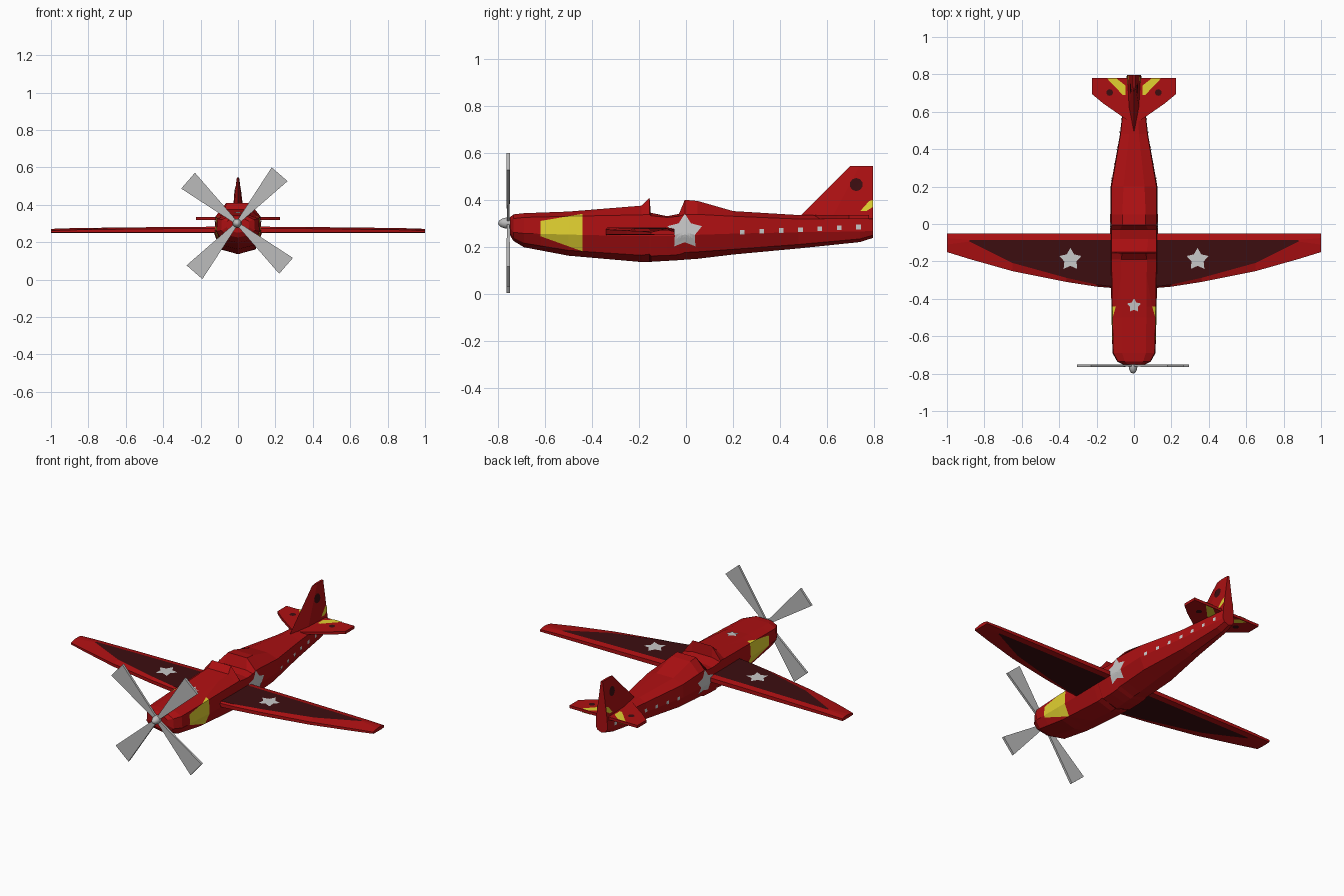
import bpy, bmesh, math
from mathutils import Vector
from mathutils.bvhtree import BVHTree

if "Cube" in bpy.data.objects:
    bpy.data.objects.remove(bpy.data.objects["Cube"])


def material(name, rgb):
    m = bpy.data.materials.new(name)
    m.diffuse_color = (*rgb, 1)
    m.use_nodes = True
    m.node_tree.nodes["Principled BSDF"].inputs["Base Color"].default_value = m.diffuse_color
    return m


RED = material("red paint", (0.42, 0.005, 0.006))
DARK = material("dark maroon", (0.045, 0.004, 0.005))
YELLOW = material("yellow paint", (0.76, 0.64, 0.03))
WHITE = material("pale grey", (0.58, 0.58, 0.58))
METAL = material("propeller grey", (0.50, 0.50, 0.50))


def finish(name, bm, mats, fix=True):
    if fix:
        bmesh.ops.recalc_face_normals(bm, faces=bm.faces)
    me = bpy.data.meshes.new(name)
    bm.to_mesh(me)
    ob = bpy.data.objects.new(name, me)
    bpy.context.collection.objects.link(ob)
    for m in mats:
        me.materials.append(m)
    tree = BVHTree.FromBMesh(bm)
    bm.free()
    return tree


def loft(bm, rings, rule=lambda i, j: 0):
    """Skin closed rings, capping both ends; rule picks the material."""
    vs = [[bm.verts.new(p) for p in r] for r in rings]
    n = len(vs[0])
    for i in range(len(vs) - 1):
        for j in range(n):
            k = (j + 1) % n
            f = bm.faces.new((vs[i][j], vs[i][k], vs[i + 1][k], vs[i + 1][j]))
            f.material_index = rule(i, j)
    bm.faces.new(vs[0])
    bm.faces.new(vs[-1])


# Fuselage: y, half width, top, shoulder, belt line, bottom, flat top fraction
stations = [
    (-0.75, .060, .325, .312, .280, .250, .55),
    (-0.735, .090, .338, .320, .262, .225, .55),
    (-0.69, .115, .343, .325, .257, .198, .55),
    (-0.50, .120, .350, .330, .252, .162, .55),
    (-0.19, .125, .375, .336, .245, .135, .55),
    (-0.155, .125, .410, .338, .245, .136, .50),
    (-0.15, .125, .345, .332, .245, .136, .55),
    (-0.08, .125, .330, .325, .246, .140, .60),
    (-0.03, .125, .340, .330, .248, .143, .60),
    (-0.005, .125, .400, .338, .249, .145, .50),
    (0.05, .125, .395, .338, .251, .149, .50),
    (0.20, .125, .352, .330, .256, .167, .45),
    (0.48, .075, .335, .318, .262, .193, .35),
    (0.74, .046, .332, .318, .265, .220, .35),
    (0.797, .038, .332, .318, .268, .238, .35),
]
rings = []
for y, w, t, s, m, b, f in stations:
    half = [(f * w, t), (.96 * w, s), (w, m), (.75 * w, b + .12 * (t - b))]
    ring = half + [(0, b)] + [(-x, z) for x, z in reversed(half)]
    rings.append([(x, y, z) for x, z in ring])
bm = bmesh.new()
loft(bm, rings)
# Cut the yellow nose panels into the hull
upper = lambda y: .31 + (y + .62) * .17
lower = lambda y: .245 - (y + .62) * .36
for co, no in (((0, -.62, 0), (0, 1, 0)), ((0, -.44, 0), (0, 1, 0)),
               ((0, -.62, .31), (0, -.17, 1)), ((0, -.62, .245), (0, .36, 1))):
    geom = bm.verts[:] + bm.edges[:] + bm.faces[:]
    bmesh.ops.bisect_plane(bm, geom=geom, plane_co=co, plane_no=no)
for f in bm.faces:
    c = f.calc_center_median()
    if -.62 < c.y < -.44 and lower(c.y) < c.z < upper(c.y) and abs(c.x) > .07:
        f.material_index = 1
hull = finish("fuselage", bm, [RED, YELLOW])

# Wings: x, leading edge, panel front, panel back, top height
half = [(.20, -.335, -.324, -.085, .282), (.36, -.31, -.288, -.085, .281),
        (.65, -.252, -.208, -.085, .278), (.88, -.187, -.094, -.085, .275),
        (1.0, -.15, -.11, -.075, .271)]
mirrored = [(-r[0], *r[1:]) for r in reversed(half)]
rows = mirrored + [(0, -.352, -.348, -.085, .284)] + half
rings = [[(x, le, .252), (x, le, zt - .009), (x, pf, zt), (x, pb, zt),
          (x, -.05, zt - .006), (x, -.05, .252), (x, pb, .250), (x, pf, .250)]
         for x, le, pf, pb, zt in rows]
bm = bmesh.new()
loft(bm, rings, lambda i, j: int(j in (2, 6) and 1 <= i <= len(rows) - 3))
wing = finish("wing", bm, [RED, DARK])

# Tail fin, tapering to a thin top
bm = bmesh.new()
fin_ring = lambda z, a, b, c, d, e: [(0, a, z), (b, c, z), (d, .797, z),
                                     (-d, .797, z), (-b, c, z)]
loft(bm, [fin_ring(.32, .475, .028, .62, .037, 0),
          fin_ring(.545, .70, .006, .74, .006, 0)])
fin = finish("tail_fin", bm, [RED])

# Tailplane
bm = bmesh.new()
side = [(.03, .55), (.06, .572), (.165, .645), (.225, .695), (.225, .78)]
plan = side + [(-x, y) for x, y in reversed(side)]
loft(bm, [[(x, y, z) for x, y in plan] for z in (.319, .335)])
tailplane = finish("tailplane", bm, [RED])


# Painted markings: thin patches projected on to the surface below
def decal(name, mat, outline, tree, axis, sign):
    n = len(outline)
    cu, cv = (sum(p[k] for p in outline) / n for k in (0, 1))
    ray = Vector((-sign, 0, 0)) if axis == 'x' else Vector((0, 0, -sign))
    bm = bmesh.new()

    def put(u, v):
        start = Vector((0, u, v)) if axis == 'x' else Vector((u, v, 0))
        hit = tree.ray_cast(start - ray * 2, ray)[0]
        return bm.verts.new((hit if hit else start) - ray * .003)

    dense = [(a[0] + (b[0] - a[0]) * t, a[1] + (b[1] - a[1]) * t)
             for a, b in zip(outline, outline[1:] + outline[:1]) for t in (0, .5)]
    loops = [[put(cu + (u - cu) * s, cv + (v - cv) * s) for u, v in dense]
             for s in (.25, .5, .75, 1)]
    centre = put(cu, cv)
    for j in range(len(dense)):
        k = (j + 1) % len(dense)
        bm.faces.new((centre, loops[0][j], loops[0][k]))
        for a, b in zip(loops, loops[1:]):
            bm.faces.new((a[j], b[j], b[k], a[k]))
    bm.normal_update()
    for f in bm.faces:
        if f.normal.dot(ray) > 0:
            f.normal_flip()
    finish(name, bm, [mat], fix=False)


def polygon(u, v, r, n, inner=1.0):
    return [(u + r * (inner if i % 2 else 1) * math.sin(i * math.tau / n),
             v + r * (inner if i % 2 else 1) * math.cos(i * math.tau / n))
            for i in range(n)]


decal("nose_star", WHITE, polygon(0, -.437, .039, 10, .55), hull, 'z', 1)
for s, label in ((1, "right"), (-1, "left")):
    decal(label + "_side_star", WHITE, polygon(-.005, .264, .077, 10, .58), hull, 'x', s)
    decal(label + "_wing_star", WHITE, polygon(s * .34, -.19, .062, 10, .55), wing, 'z', 1)
    for i in range(7):
        y, z = .24 + i * .0825, .262 + i * .0037
        d = .010
        decal(label + "_side_dot", WHITE, [(y - d, z - d), (y + d, z - d),
              (y + d, z + d), (y - d, z + d)], hull, 'x', s)
    decal(label + "_fin_spot", DARK, polygon(.725, .465, .028, 10), fin, 'x', s)
    decal(label + "_fin_stripe", YELLOW, [(.742, .352), (.768, .352), (.796, .37),
          (.796, .40), (.78, .395)], fin, 'x', s)
    for up in (1, -1):
        decal(label + "_tail_spot", DARK, polygon(s * .13, .703, .018, 10), tailplane, 'z', up)
        decal(label + "_tail_stripe", YELLOW, [(s * .145, .779), (s * .095, .779),
              (s * .045, .74), (s * .045, .69), (s * .06, .69)], tailplane, 'z', up)

# Propeller: four flaring blades and a rounded spinner
HUB = Vector((-.005, -.757, .301))
for q in range(4):
    a = math.radians(49 + 90 * q)
    out = Vector((math.cos(a), 0, math.sin(a)))
    across = Vector((-math.sin(a), 0, math.cos(a)))
    bm = bmesh.new()
    loft(bm, [[HUB + out * r + across * (w * i) + Vector((0, t * k, 0))
               for i, k in ((-1, -1), (1, -1), (1, 1), (-1, 1))]
              for r, w, t in ((.01, .009, .006), (.347, .056, .007))])
    finish("propeller_blade", bm, [METAL])
bm = bmesh.new()
bmesh.ops.create_uvsphere(bm, u_segments=12, v_segments=8, radius=1)
for v in bm.verts:
    v.co = HUB + Vector((v.co.x * .024, v.co.y * .043, v.co.z * .024))
for f in bm.faces:
    f.smooth = True
finish("spinner", bm, [METAL])
